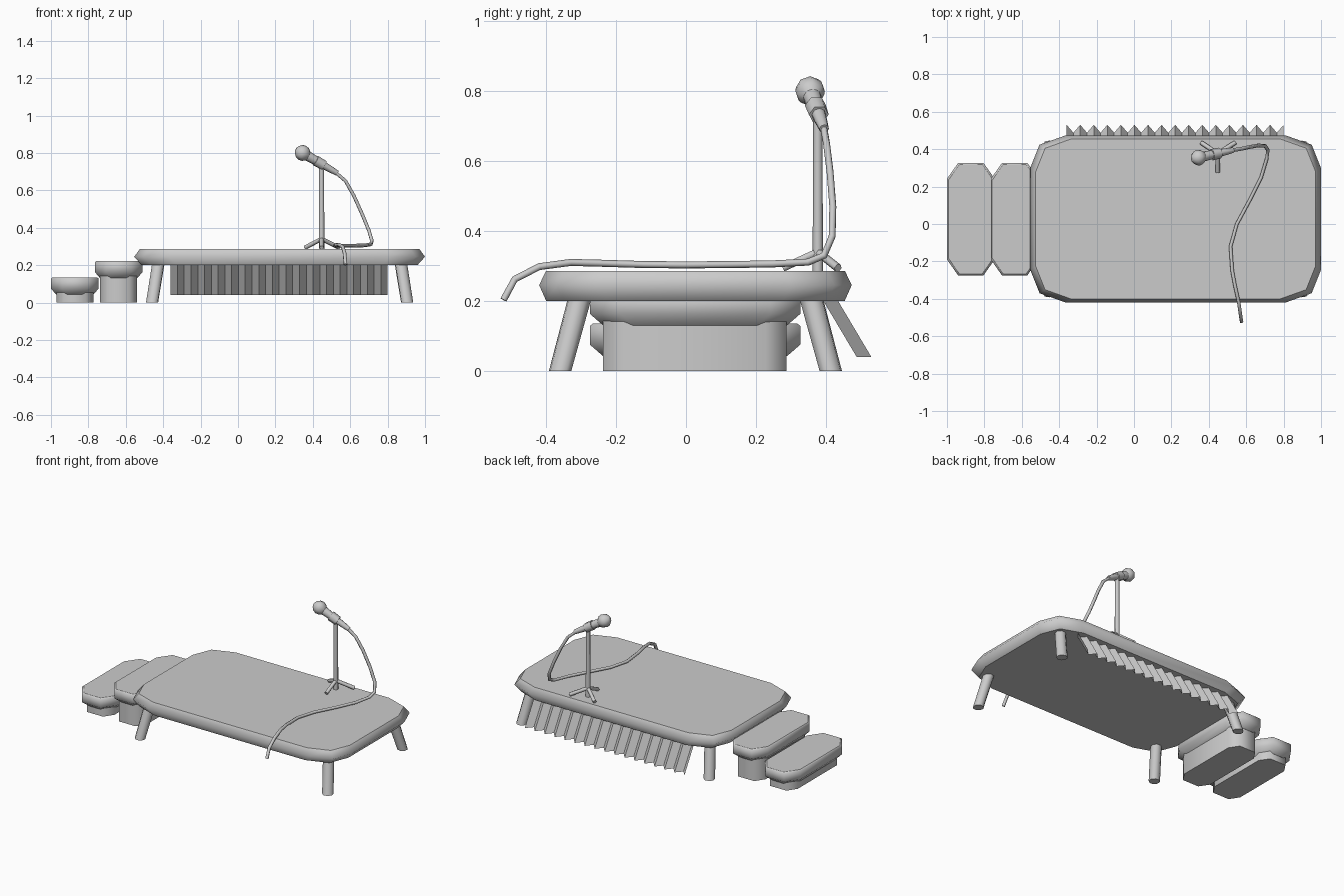
import bpy, bmesh, math
from mathutils import Vector

if "Cube" in bpy.data.objects:
    bpy.data.objects.remove(bpy.data.objects["Cube"])


def make(name, verts, faces, smooth=None):
    """Mesh object; smooth is a list of booleans per face."""
    me = bpy.data.meshes.new(name)
    me.from_pydata([tuple(v) for v in verts], [], faces)
    if smooth:
        me.polygons.foreach_set("use_smooth", smooth)
    ob = bpy.data.objects.new(name, me)
    bpy.context.collection.objects.link(ob)
    return ob


def loft(name, rings):
    """Smooth sides between equal rings, flat caps at both ends."""
    n = len(rings[0])
    verts = [v for r in rings for v in r]
    faces, smooth = [], []
    for k in range(len(rings) - 1):
        for i in range(n):
            j = (i + 1) % n
            faces.append((k * n + i, k * n + j, (k + 1) * n + j, (k + 1) * n + i))
            smooth.append(True)
    faces.append(tuple(reversed(range(n))))
    last = (len(rings) - 1) * n
    faces.append(tuple(range(last, last + n)))
    return make(name, verts, faces, smooth + [False, False])


def rod(name, a, b, stations, sides=8):
    """Round part along a-b; stations are (fraction, radius)."""
    a, b = Vector(a), Vector(b)
    q = (b - a).to_track_quat('Z', 'Y')
    rings = []
    for t, r in stations:
        rings.append([a.lerp(b, t) + q @ Vector((r * math.cos(2 * math.pi * i / sides),
                      r * math.sin(2 * math.pi * i / sides), 0)) for i in range(sides)])
    return loft(name, rings)


def chamfered(cx, cy, hx, hy, z, corner):
    """Rectangle ring; corner lists (inset x, inset y) from side to end."""
    pts = []
    for sx, sy in ((1, -1), (1, 1), (-1, 1), (-1, -1)):
        c = corner if sx * sy < 0 else corner[::-1]
        pts += [Vector((cx + sx * (hx - ix), cy + sy * (hy - iy), z)) for ix, iy in c]
    return pts


# stage deck
CX, CY = 0.2225, 0.027
corner = [(0.19, 0), (0.05, 0.05), (0, 0.175)]
loft("stage_deck", [chamfered(CX, CY, 0.737, 0.427, 0.2, corner),
                    chamfered(CX, CY, 0.7775, 0.447, 0.245, corner),
                    chamfered(CX, CY, 0.748, 0.428, 0.285, corner)])

# splayed deck legs
for sx, side in ((-1, "left"), (1, "right")):
    for sy, end in ((-1, "front"), (1, "back")):
        leg = rod(f"{end}_{side}_leg", (CX + sx * 0.682, CY + sy * 0.387, 0),
                  (CX + sx * 0.645, CY + sy * 0.325, 0.23), [(0, 0.034), (1, 0.034)])
        for v in leg.data.vertices:
            if v.co.z < 0.05:
                v.co.z = 0

# steps: narrow base with an overhanging tread
oct_corner = [(0.06, 0), (0, 0.085)]
for name, x, top in (("lower_step", -0.8725, 0.135), ("upper_step", -0.638, 0.223)):
    loft(name + "_base", [chamfered(x, 0.025, 0.099, 0.263, z, [(0.04, 0), (0, 0.06)])
                          for z in (0, top - 0.08)])
    loft(name + "_tread", [chamfered(x, 0.026, hx, hy, top + dz, oct_corner) for hx, hy, dz in
         ((0.099, 0.263, -0.093), (0.1275, 0.301, -0.06), (0.1275, 0.301, -0.007), (0.12, 0.293, 0))])

# pleated skirt hanging from the back edge
verts, faces = [], []
for i in range(33):
    x = -0.36 + 1.16 * i / 32
    d = 0.042 if i % 2 == 0 else 0
    verts += [(x, 0.39 + d, 0.205), (x, 0.488 + d, 0.04)]
    if i:
        k = 2 * i
        faces.append((k - 2, k, k + 1, k - 1))
make("pleated_skirt", verts, faces)

# microphone stand
P = Vector((0.447, 0.377, 0))
rod("stand_pole", P + Vector((0, 0, 0.285)), P + Vector((0, 0, 0.745)), [(0, 0.015), (1, 0.013)])
for i, (dx, dy) in enumerate(((0, -0.1), (-0.088, 0.058), (0.094, 0.058))):
    rod(f"stand_foot_{i + 1}", P + Vector((0, 0, 0.34)), P + Vector((dx, dy, 0.294)),
        [(0, 0.012), (1, 0.012)], 6)

# microphone: head, body and clip share one axis
head, tail = Vector((0.345, 0.355, 0.8)), Vector((0.53, 0.395, 0.692))
rod("microphone_head", head, tail,
    [(-0.19, 0.01), (-0.165, 0.022), (-0.09, 0.038), (0, 0.043), (0.09, 0.038), (0.165, 0.024)])
rod("microphone_body", head, tail, [(0.12, 0.027), (0.5, 0.022), (0.8, 0.018), (1, 0.014)])
rod("microphone_clip", head, tail, [(0.38, 0.031), (0.62, 0.029)], 6)

# cable from the microphone across the deck and over the front edge
path = [(0.52, 0.394, 0.697), (0.575, 0.402, 0.65), (0.62, 0.412, 0.57), (0.665, 0.42, 0.47),
        (0.7, 0.418, 0.385), (0.716, 0.395, 0.33), (0.71, 0.35, 0.311), (0.68, 0.25, 0.306),
        (0.62, 0.13, 0.304), (0.55, 0, 0.303), (0.516, -0.12, 0.304), (0.525, -0.25, 0.308),
        (0.54, -0.33, 0.31), (0.56, -0.42, 0.298), (0.57, -0.49, 0.262), (0.575, -0.522, 0.203)]
cu = bpy.data.curves.new("microphone_cable", 'CURVE')
cu.dimensions = '3D'
cu.bevel_depth = 0.01
cu.bevel_resolution = 1
cu.use_fill_caps = True
sp = cu.splines.new('POLY')
sp.points.add(len(path) - 1)
for p, co in zip(sp.points, path):
    p.co = (*co, 1)
cable = bpy.data.objects.new("microphone_cable", cu)
bpy.context.collection.objects.link(cable)
bpy.context.view_layer.objects.active = cable
cable.select_set(True)
bpy.ops.object.convert(target='MESH')
